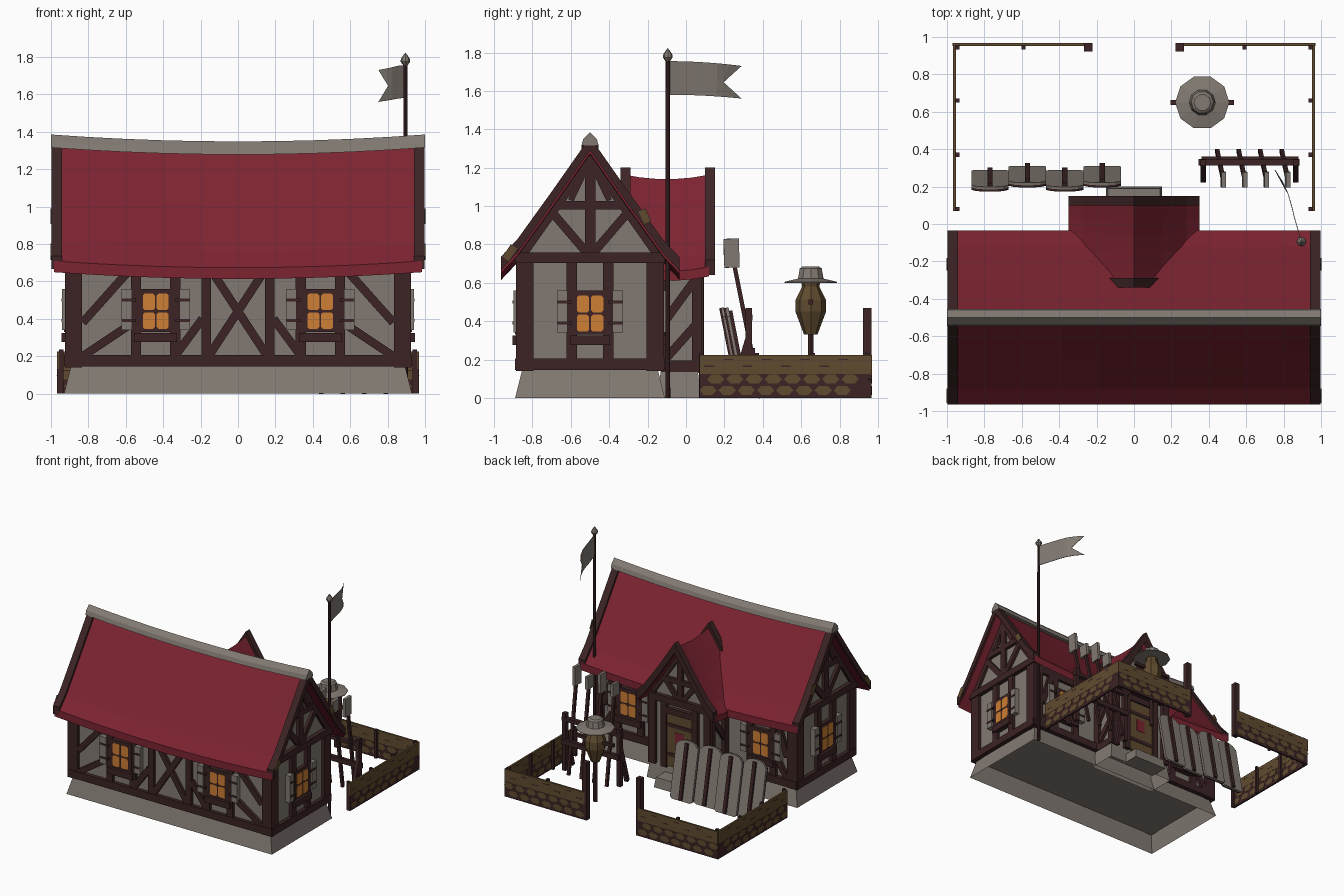
import bpy, bmesh, math
from mathutils import Vector as V

if "Cube" in bpy.data.objects:
    bpy.data.objects.remove(bpy.data.objects["Cube"])

COL = {"grey": (0.225, 0.195, 0.170), "red": (0.20, 0.017, 0.030), "dark_wood": (0.045, 0.017, 0.018),
       "brown_wood": (0.115, 0.07, 0.028), "orange_glass": (0.62, 0.21, 0.035)}
MAT = {}
for n, c in COL.items():
    MAT[n] = bpy.data.materials.new(n)
    MAT[n].diffuse_color = (*c, 1)
PARTS = {}
Z = V((0, 0, 1))


def part(name, mat):
    return PARTS.setdefault(name, (bmesh.new(), mat))[0]


def loft(bm, rings, caps=True):
    """Skin a list of closed rings of points."""
    vs = [[bm.verts.new(p) for p in r] for r in rings]
    n = len(vs[0])
    for a, b in zip(vs, vs[1:]):
        for i in range(n):
            bm.faces.new((a[i], a[(i + 1) % n], b[(i + 1) % n], b[i]))
    if caps:
        bm.faces.new(vs[0][::-1])
        bm.faces.new(vs[-1])


def bar(bm, p0, p1, w, t, nrm):
    """Box from p0 to p1, w wide, t thick along nrm."""
    p0, p1, nrm = V(p0), V(p1), V(nrm).normalized()
    s = (p1 - p0).cross(nrm).normalized() * w / 2
    nrm = s.cross(p1 - p0).normalized() * t / 2
    loft(bm, [[p + s * a + nrm * b for a, b in ((-1, -1), (1, -1), (1, 1), (-1, 1))] for p in (p0, p1)])


def box(bm, x0, x1, y0, y1, z0, z1, taper=0.0, caps=True):
    def ring(z, k):
        return [(x0 + k, y0 + k, z), (x1 - k, y0 + k, z), (x1 - k, y1 - k, z), (x0 + k, y1 - k, z)]
    loft(bm, [ring(z0, 0), ring(z1, taper)], caps)


def lathe(bm, x, y, prof, n):
    loft(bm, [[(x + r * math.cos(2 * math.pi * i / n), y + r * math.sin(2 * math.pi * i / n), z)
               for i in range(n)] for r, z in prof])


class Wall:
    """Flat wall frame: u runs along the wall, z up, normal outward."""
    def __init__(self, o, u):
        self.o, self.u = V(o), V(u)
        self.n = self.u.cross(Z)

    def p(self, u, z, d=0.0):
        return self.o + self.u * u + Z * z + self.n * d

    def beam(self, u0, z0, u1, z1, w=0.05, t=0.04, name="timber_frame", mat="dark_wood", d=0.0):
        bar(part(name, mat), self.p(u0, z0, d), self.p(u1, z1, d), w, t, self.n)

    def window(self, u, hw=0.085):
        z = 0.44
        self.beam(u, 0.33, u, 0.56, hw * 2 + 0.03, 0.05)
        self.beam(u - hw - 0.03, 0.30, u + hw + 0.03, 0.30, 0.05, 0.08, "window_sills")
        for s in (-1, 1):
            self.beam(u + s * (hw + 0.02), 0.2, u + s * (hw + 0.02), 0.72, 0.055, 0.042)
            self.beam(u + s * (hw + 0.07), 0.34, u + s * (hw + 0.07), 0.56, 0.055, 0.07, "shutters", "grey")
            for zz in (0.39, 0.50):
                self.beam(u + s * (hw + 0.02), zz, u + s * (hw + 0.095), zz, 0.015, 0.078, "shutter_straps")
            # panes with clipped corners
            for t in (-1, 1):
                cu, cz, a, b, k = u + s * 0.037, z + t * 0.05, 0.032, 0.044, 0.01
                pts = [(a, b - k), (a - k, b), (-a + k, b), (-a, b - k), (-a, -b + k), (-a + k, -b), (a - k, -b), (a, -b + k)]
                loft(part("window_panes", "orange_glass"),
                     [[self.p(cu + x, cz + y, d) for x, y in pts] for d in (0.022, 0.029)])


def gable(half, up, dn):
    """Closed roof outline from half of its slope, offset up and down."""
    full = [(-a, b) for a, b in half[::-1]] + half[1:]
    return [(a, b + up) for a, b in full] + [(a, b - dn) for a, b in full[::-1]]


def extrude(bm, prof, place, stops):
    loft(bm, [[place(a, b, s) for a, b in prof] for s in stops])


sag = lambda x: -0.037 * (1 - x * x)
main = lambda a, b, s: (s, -0.5 + a, b + sag(s))
porch = lambda a, b, s: (a, s, b - 0.03 * (1 - ((s + 0.1) / 0.25) ** 2) if s > -0.34 else b)
straight = lambda a, b, s: (s, -0.5 + a, b)
pstraight = lambda a, b, s: (a, s, b)

# stone base, open underneath, and door step
base = part("stone_base", "grey")
box(base, -0.93, 0.93, -0.89, -0.11, 0, 0.16, 0.04, False)
box(base, -0.3, 0.3, -0.15, 0.08, 0, 0.15, 0.02, False)
loft(base, [[(x, y, z) for x, y in ((-0.89, -0.85), (0.89, -0.85), (0.89, -0.15), (-0.89, -0.15))] for z in (0.14, 0.16)])
box(part("door_step", "grey"), -0.15, 0.15, 0.05, 0.2, 0, 0.08, 0.01)

# plaster walls of house and porch
walls = part("plaster_walls", "grey")
extrude(walls, [(-0.36, 0.15), (0.36, 0.15), (0.36, 0.72), (0, 1.24), (-0.36, 0.72)], straight, (-0.9, 0.9))
extrude(walls, [(-0.26, 0.14), (0.26, 0.14), (0.26, 0.72), (0, 1.07), (-0.26, 0.72)], pstraight, (-0.3, 0.06))

# roofs, barge boards and ridge cap
slope = [(0, 1.335), (0.2, 1.05), (0.38, 0.80), (0.465, 0.71)]
pslope = [(0, 1.17), (0.15, 0.94), (0.28, 0.76), (0.35, 0.69)]
xs = [i / 5 * 0.985 for i in range(-5, 6)]
extrude(part("main_roof", "red"), gable(slope, 0, 0.06), main, xs)
extrude(part("porch_roof", "red"), gable(pslope, 0, 0.05), porch, [-0.33 + 0.09 * i for i in range(6)])
barge = part("barge_boards", "dark_wood")
for s in (-1, 1):
    extrude(barge, gable(slope, 0.025, 0.045), straight, (s * 0.94, s * 0.998))
for y in (-0.34, 0.10):
    extrude(barge, gable(pslope, 0.03, 0.05), pstraight, (y, y + 0.05))
extrude(part("ridge_cap", "grey"), [(-0.045, 1.315), (0.045, 1.315), (0.035, 1.35), (0, 1.385), (-0.035, 1.35)], main,
        [x * 1.015 for x in xs])
# worn patches on barge boards
for s in (-1, 1):
    for d, z in ((-0.44, 0.745), (0.3, 0.935)):
        bar(part("worn_patches", "brown_wood"), (s * 0.999, -0.5 + d, z - 0.02), (s * 0.999, -0.5 + d * 0.9, z + 0.045), 0.04, 0.006, (1, 0, 0))

# timber framing
front, back = Wall((0, -0.865, 0), (1, 0, 0)), Wall((0, -0.135, 0), (-1, 0, 0))
right, left = Wall((0.905, -0.5, 0), (0, 1, 0)), Wall((-0.905, -0.5, 0), (0, -1, 0))
timber = part("timber_frame", "dark_wood")
for x in (-0.88, 0.88):
    for y in (-0.84, -0.16):
        box(timber, x - 0.045, x + 0.045, y - 0.045, y + 0.045, 0.14, 0.74)
for w, wx in ((front, 0.44), (back, 0.6)):
    w.beam(-0.92, 0.175, 0.92, 0.175, 0.06, 0.05)
    w.beam(-0.9, 0.67, 0.9, 0.67, 0.06)
    for s in (-1, 1):
        w.window(s * wx)
        w.beam(s * 0.83, 0.38, s * (wx + 0.14), 0.66, 0.045)
        w.beam(s * 0.83, 0.2, s * (wx + 0.12), 0.38, 0.045)
for s in (-1, 1):
    front.beam(s * 0.17, 0.2, s * 0.17, 0.66)
    front.beam(-0.15, 0.44 - s * 0.23, 0.15, 0.44 + s * 0.23, 0.045, 0.035 + s * 0.003)
    front.beam(s * 0.19, 0.40, s * 0.33, 0.21, 0.045)
for w in (right, left):
    w.beam(-0.38, 0.175, 0.38, 0.175, 0.06, 0.05)
    w.beam(-0.39, 0.73, 0.39, 0.73, 0.055, 0.06)
    w.window(0, 0.075)
    w.beam(0, 0.74, 0, 1.28, 0.055)
    w.beam(-0.21, 1.005, 0.21, 1.005, 0.045)
    for s in (-1, 1):
        w.beam(s * 0.02, 0.76, s * 0.2, 0.97, 0.045, 0.035)
        w.beam(s * 0.36, 0.74, 0, 1.25, 0.05, 0.035)
        w.beam(s * 0.015, 1.21, s * 0.1, 1.03, 0.03, 0.034)

# porch framing and door
pb = Wall((0, 0.065, 0), (-1, 0, 0))
for s in (-1, 1):
    pb.beam(s * 0.25, 0.13, s * 0.25, 0.72, 0.06, 0.05)
    pb.beam(s * 0.14, 0.13, s * 0.14, 0.66, 0.05, 0.06)
    pb.beam(s * 0.02, 0.70, s * 0.13, 0.84, 0.04, 0.035)
    pb.beam(s * 0.26, 0.71, 0, 1.09, 0.05, 0.036)
    side = Wall((s * 0.265, -0.03, 0), (0, s, 0))
    side.beam(-0.1, 0.165, 0.1, 0.165, 0.06)
    side.beam(-0.1, 0.66, 0.1, 0.66, 0.06)
    for e in (-1, 1):
        side.beam(e * 0.085, 0.14, e * 0.085, 0.68, 0.05, 0.05)
    side.beam(-s * 0.08, 0.40, s * 0.08, 0.62, 0.045, 0.035)
    side.beam(-s * 0.08, 0.20, s * 0.08, 0.38, 0.045, 0.035)
pb.beam(-0.28, 0.68, 0.28, 0.68, 0.055, 0.055)
pb.beam(-0.16, 0.85, 0.16, 0.85, 0.04)
pb.beam(0, 0.68, 0, 1.1, 0.045)
pb.beam(-0.16, 0.60, 0.16, 0.60, 0.05, 0.06)
pb.beam(0, 0.14, 0, 0.58, 0.24, 0.03, "door", "brown_wood")
for z in (0.24, 0.48):
    pb.beam(-0.11, z, 0.11, z, 0.03, 0.04, "door_straps")
pb.beam(0, 0.33, 0, 0.43, 0.08, 0.036, "door_banner", "red")

# yard fence: dark lower band, brown boards, cobble-like plates
runs = [((s * 0.96, 0.07), (s * 0.96, 0.965)) for s in (-1, 1)] + [((s * 0.24, 0.96), (s * 0.965, 0.96)) for s in (-1, 1)]
for (x0, y0), (x1, y1) in runs:
    d = V((x1 - x0, y1 - y0, 0))
    L, u = d.length, d.normalized()
    n = u.cross(Z)
    bar(part("fence_lower_band", "dark_wood"), (x0, y0, 0.065), (x1, y1, 0.065), 0.13, 0.014, n)
    bar(part("fence_boards", "brown_wood"), (x0, y0, 0.175), (x1, y1, 0.175), 0.1, 0.016, n)
    for row in range(2):
        for i in range(int(L / 0.1)):
            c = V((x0, y0, 0.04 + row * 0.058)) + u * (0.045 + 0.1 * i + 0.04 * row)
            loft(part("fence_plates", "brown_wood"), [[c + u * 0.045 * math.cos(k * math.pi / 3)
                 + Z * 0.027 * math.sin(k * math.pi / 3) + n * e for k in range(6)] for e in (-0.009, 0.009)])
    for i in range(int(L / 0.1)):
        c = V((x0, y0, 0.165 + 0.035 * (i % 2))) + u * (0.05 + 0.1 * i)
        bar(part("fence_gaps", "dark_wood"), c - u * 0.025, c + u * 0.025, 0.006, 0.018, n)
posts = part("fence_posts", "dark_wood")
for s in (-1, 1):
    for x, y, h, r in ((0.945, 0.08, 0.235, 0.011), (0.945, 0.37, 0.235, 0.011), (0.945, 0.66, 0.235, 0.011),
                       (0.945, 0.945, 0.235, 0.012), (0.59, 0.945, 0.235, 0.011), (0.245, 0.945, 0.47, 0.022)):
        box(posts, s * x - r, s * x + r, y - r, y + r, 0, h)

# practice dummy with hat
dx, dy = 0.365, 0.65
lathe(part("dummy_post", "dark_wood"), dx, dy, [(0.018, 0), (0.018, 0.6)], 6)
bar(part("dummy_post", "dark_wood"), (dx - 0.17, dy, 0.5), (dx + 0.17, dy, 0.5), 0.025, 0.025, Z)
lathe(part("dummy_body", "brown_wood"), dx, dy, [(0.035, 0.33), (0.08, 0.45), (0.08, 0.51), (0.045, 0.58), (0.05, 0.61)], 8)
lathe(part("dummy_hat", "grey"), dx, dy, [(0.145, 0.60), (0.145, 0.605), (0.07, 0.622), (0.06, 0.675), (0.045, 0.685)], 10)

# weapon rack with leaning weapons
rack = part("weapon_rack", "dark_wood")
for x in (0.37, 0.865):
    box(rack, x - 0.016, x + 0.016, 0.31, 0.345, 0, 0.47)
    bar(rack, (x, 0.235, 0.01), (x, 0.33, 0.33), 0.03, 0.03, (1, 0, 0))
bar(rack, (0.345, 0.33, 0.42), (0.885, 0.33, 0.42), 0.035, 0.03, Z)
bar(rack, (0.36, 0.345, 0.24), (0.88, 0.345, 0.24), 0.04, 0.03, (0, 1, 0))
for i in range(4):
    x = 0.455 + 0.115 * i
    foot, top = V((x - 0.01, 0.39, 0)), V((x + 0.02, 0.25, 0.70))
    bar(part("weapon_handles", "dark_wood"), foot, top, 0.022, 0.022, (1, 0, 0))
    bar(part("weapon_heads", "grey"), top + V((0, -0.01, -0.02)), top + V((0.005, -0.015, 0.13 if i % 2 else 0.08)), 0.08, 0.025, (1, 0, 0))

# row of leaning shields
for i in range(4):
    x, y = -0.77 + 0.2 * i, 0.0 if i % 2 == 0 else 0.022
    u, up = V((1, 0, 0)), V((0, -0.09, 0.46))
    n = V((0, 0.46, 0.09)).normalized()
    o = V((x, 0.275 + y, 0.01))
    pts = [(-0.1, 0.03), (-0.08, 0), (0.08, 0), (0.1, 0.03), (0.1, 0.9), (0.07, 0.97), (0.03, 1), (-0.03, 1), (-0.07, 0.97), (-0.1, 0.9)]
    for nm, m, d0, d1 in (("shield_faces", "grey", 0, 0.014), ("shield_backs", "dark_wood", -0.012, 0)):
        loft(part(nm, m), [[o + u * a + up * b + n * d for a, b in pts] for d in (d0, d1)])
    bar(part("shield_ribs", "dark_wood"), o + up * 0.02 + n * 0.018, o + up * 0.96 + n * 0.018, 0.028, 0.025, n)

# flagpole, finial and swallow-tail flag
lathe(part("flagpole", "dark_wood"), 0.895, -0.095, [(0.013, 0), (0.011, 1.77)], 8)
lathe(part("pole_finial", "grey"), 0.895, -0.095, [(0.012, 1.755), (0.026, 1.775), (0.024, 1.79), (0.003, 1.82)], 8)
flag = []
for i in range(7):
    t = i / 6
    flag.append((0.895 - 0.145 * t ** 1.5 - 0.01 * math.sin(t * 6), -0.095 + 0.385 * t, 1.755 - 0.025 * t * t, 1.58 - 0.02 * t * t))
for k in (0, 1):
    rings = []
    for i, (x, y, zt, zb) in enumerate(flag):
        m = (zt + zb) / 2
        xm, ym = (x, y) if i < 6 else (flag[5][0] + 0.01, flag[5][1] - 0.03)
        if i == 5:
            xm, ym = x + 0.012, y - 0.035
        e = zb if k else zt
        rings.append([(x - 0.002, y, e), (x + 0.002, y, e), (xm + 0.002, ym, m), (xm - 0.002, ym, m)])
    loft(part("flag", "grey"), rings)

# write out every part
for name, (bm, mat) in PARTS.items():
    bmesh.ops.recalc_face_normals(bm, faces=bm.faces)
    me = bpy.data.meshes.new(name)
    bm.to_mesh(me)
    bm.free()
    me.materials.append(MAT[mat])
    bpy.context.collection.objects.link(bpy.data.objects.new(name, me))

for m in bpy.data.materials:
    if m.users and not m.is_grease_pencil:
        m.use_nodes = True
        m.node_tree.nodes["Principled BSDF"].inputs["Base Color"].default_value = m.diffuse_color
